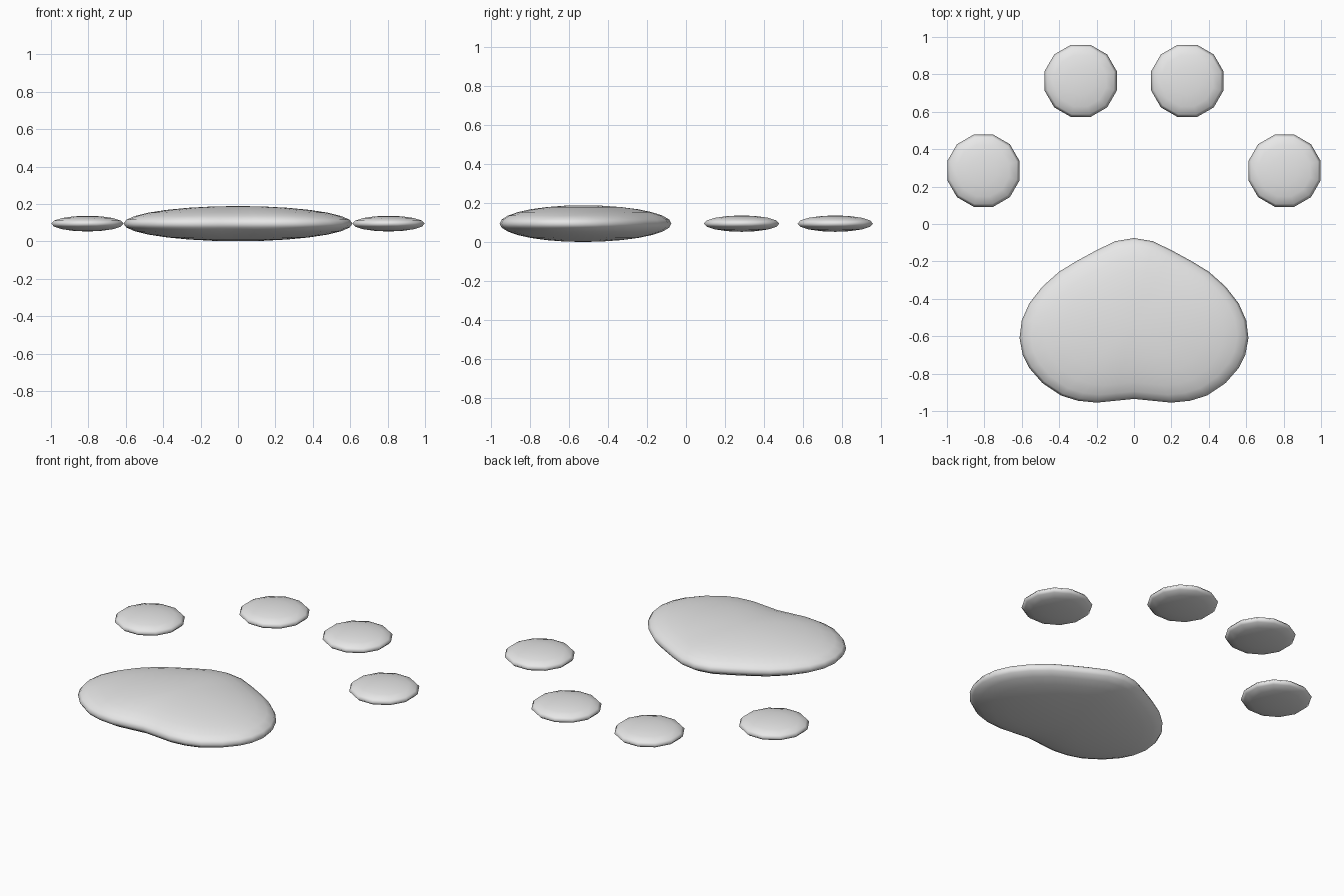
import bpy, bmesh
from math import sin, cos, pi

cube = bpy.data.objects.get("Cube")
if cube:
    bpy.data.objects.remove(cube, do_unlink=True)

grey = bpy.data.materials.new("light_grey")
grey.use_nodes = True
grey.diffuse_color = (0.8, 0.8, 0.8, 1)
grey.node_tree.nodes["Principled BSDF"].inputs["Base Color"].default_value = (0.8, 0.8, 0.8, 1)

MID_Z = 0.095


def pillow(name, outline, centre, half_height, rings):
    """Lens-shaped solid: the outline shrinks towards a pole above and below."""
    bm = bmesh.new()
    cx, cy = centre
    loops = []
    for r in range(1, 2 * rings):
        a = pi * r / (2 * rings) - pi / 2
        loops.append([bm.verts.new((cx + (x - cx) * cos(a), cy + (y - cy) * cos(a),
                                    MID_Z + half_height * sin(a))) for x, y in outline])
    n = len(outline)
    for low, high in zip(loops, loops[1:]):
        for i in range(n):
            j = (i + 1) % n
            bm.faces.new((low[i], low[j], high[j], high[i]))
    for loop, sign in ((loops[0], -1), (loops[-1], 1)):
        pole = bm.verts.new((cx, cy, MID_Z + sign * half_height))
        for i in range(n):
            bm.faces.new((loop[i], loop[(i + 1) % n], pole))
    bmesh.ops.recalc_face_normals(bm, faces=bm.faces)
    for f in bm.faces:
        f.smooth = True
    mesh = bpy.data.meshes.new(name)
    bm.to_mesh(mesh)
    bm.free()
    mesh.materials.append(grey)
    obj = bpy.data.objects.new(name, mesh)
    bpy.context.collection.objects.link(obj)
    return obj


# Main pad: half outline from the tip round to the dent, mirrored across x
half = [(0, -.075), (.1, -.092), (.2, -.14), (.31, -.2), (.4, -.255), (.49, -.335),
        (.56, -.425), (.6, -.515), (.612, -.61), (.595, -.7), (.56, -.77), (.49, -.85),
        (.39, -.917), (.3, -.945), (.2, -.955), (.1, -.945), (0, -.935)]
outline = half + [(-x, y) for x, y in half[-2:0:-1]]
pillow("main_pad", outline, (0, -.53), .094, 7)

# Toe pads: flat twelve-sided discs with rounded faces, in mirrored pairs
SIDES = 12
for part, x, y in (("outer_toe", .805, .285), ("inner_toe", .285, .765)):
    for side, s in (("left", 1), ("right", -1)):
        ring = [(s * x + .2 * cos(2 * pi * (i + .5) / SIDES),
                 y + .2 * sin(2 * pi * (i + .5) / SIDES)) for i in range(SIDES)]
        pillow(f"{part}_{side}", ring, (s * x, y), .042, 4)
